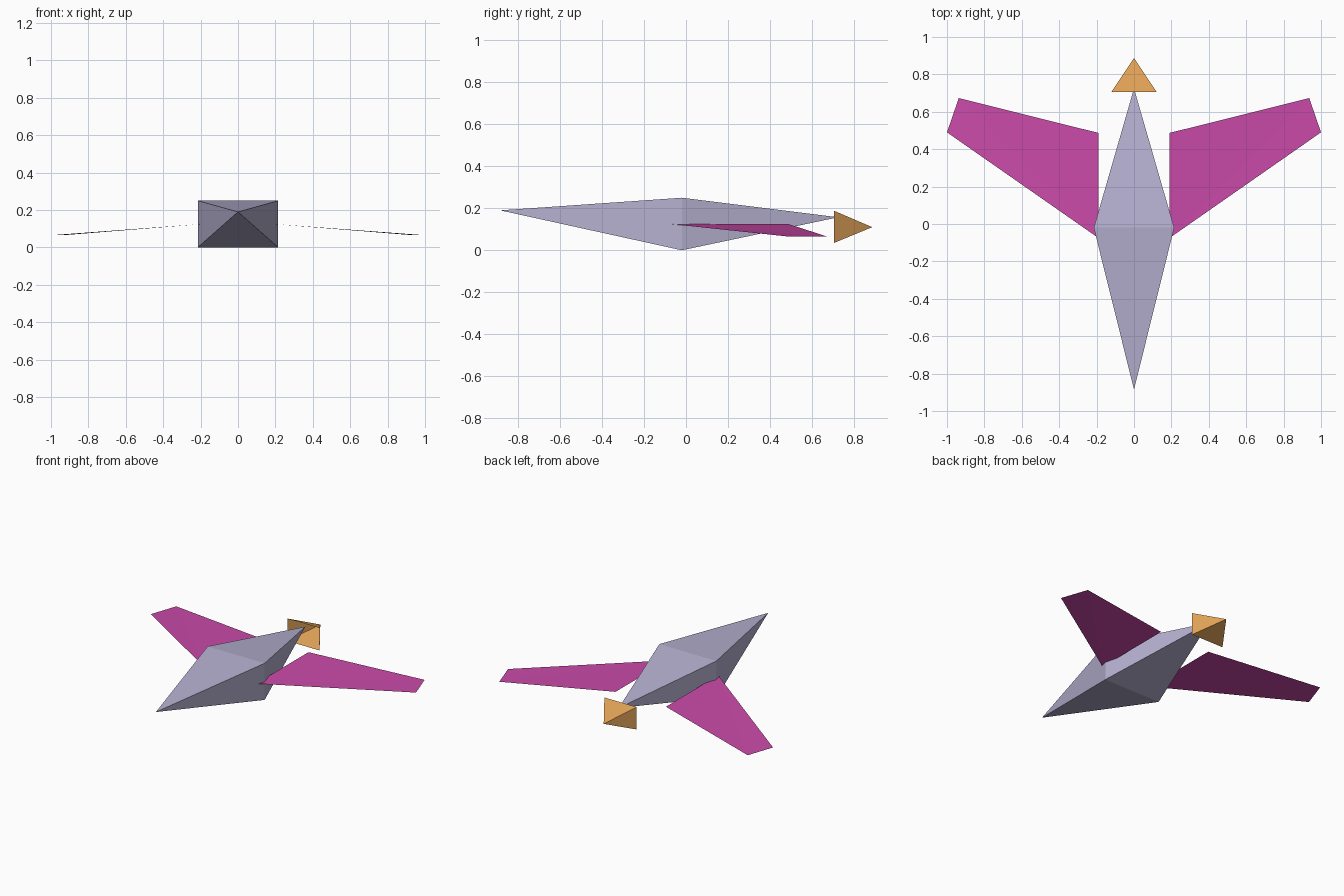
import bpy
import bmesh

cube = bpy.data.objects.get("Cube")
if cube:
    bpy.data.objects.remove(cube, do_unlink=True)


def material(name, colour):
    mat = bpy.data.materials.new(name)
    mat.use_nodes = True
    mat.diffuse_color = (*colour, 1)
    mat.node_tree.nodes["Principled BSDF"].inputs["Base Color"].default_value = (*colour, 1)
    return mat


def add_object(name, bm, mat):
    mesh = bpy.data.meshes.new(name)
    bm.to_mesh(mesh)
    bm.free()
    mesh.materials.append(mat)
    obj = bpy.data.objects.new(name, mesh)
    bpy.context.collection.objects.link(obj)
    return obj


def spiked_shape(name, half_width, low, high, y, tips, mat):
    """Upright rectangular ring at y, drawn out to each tip; no caps."""
    bm = bmesh.new()
    corners = [(-half_width, low), (half_width, low), (half_width, high), (-half_width, high)]
    ring = [bm.verts.new((x, y, z)) for x, z in corners]
    for tip in tips:
        apex = bm.verts.new(tip)
        for i in range(4):
            a, b = ring[i], ring[(i + 1) % 4]
            # wind each face so that it looks outwards
            bm.faces.new((a, b, apex) if tip[1] < y else (b, a, apex))
    bm.normal_update()
    # all sides must point away from the ring axis
    mid = (low + high) / 2
    for face in bm.faces:
        c = face.calc_center_median()
        if face.normal.x * c.x + face.normal.z * (c.z - mid) < 0:
            face.normal_flip()
    return add_object(name, bm, mat)


lavender = material("lavender grey", (0.468, 0.434, 0.631))
magenta = material("magenta", (0.597, 0.069, 0.402))
orange = material("soft orange", (0.73, 0.352, 0.093))

# Body: long double pyramid from nose to tail
spiked_shape("body", 0.215, 0.0, 0.25, -0.02,
             [(0, -0.885, 0.19), (0, 0.725, 0.157)], lavender)

# Tail: open pyramid pointing backwards
spiked_shape("tail", 0.122, 0.035, 0.188, 0.705, [(0, 0.887, 0.11)], orange)

# Wings: thin swept sheets, mirrored
bm = bmesh.new()
root_front, tip_front, tip_back, root_back = [bm.verts.new(p) for p in (
    (0.19, -0.075, 0.125), (1.0, 0.49, 0.065), (0.937, 0.673, 0.065), (0.19, 0.487, 0.125))]
bm.faces.new((root_front, tip_front, tip_back))
bm.faces.new((root_front, tip_back, root_back))
wings = add_object("wings", bm, magenta)
mirror = wings.modifiers.new("Mirror", 'MIRROR')
mirror.use_axis[0] = True
mirror.use_mirror_merge = False
